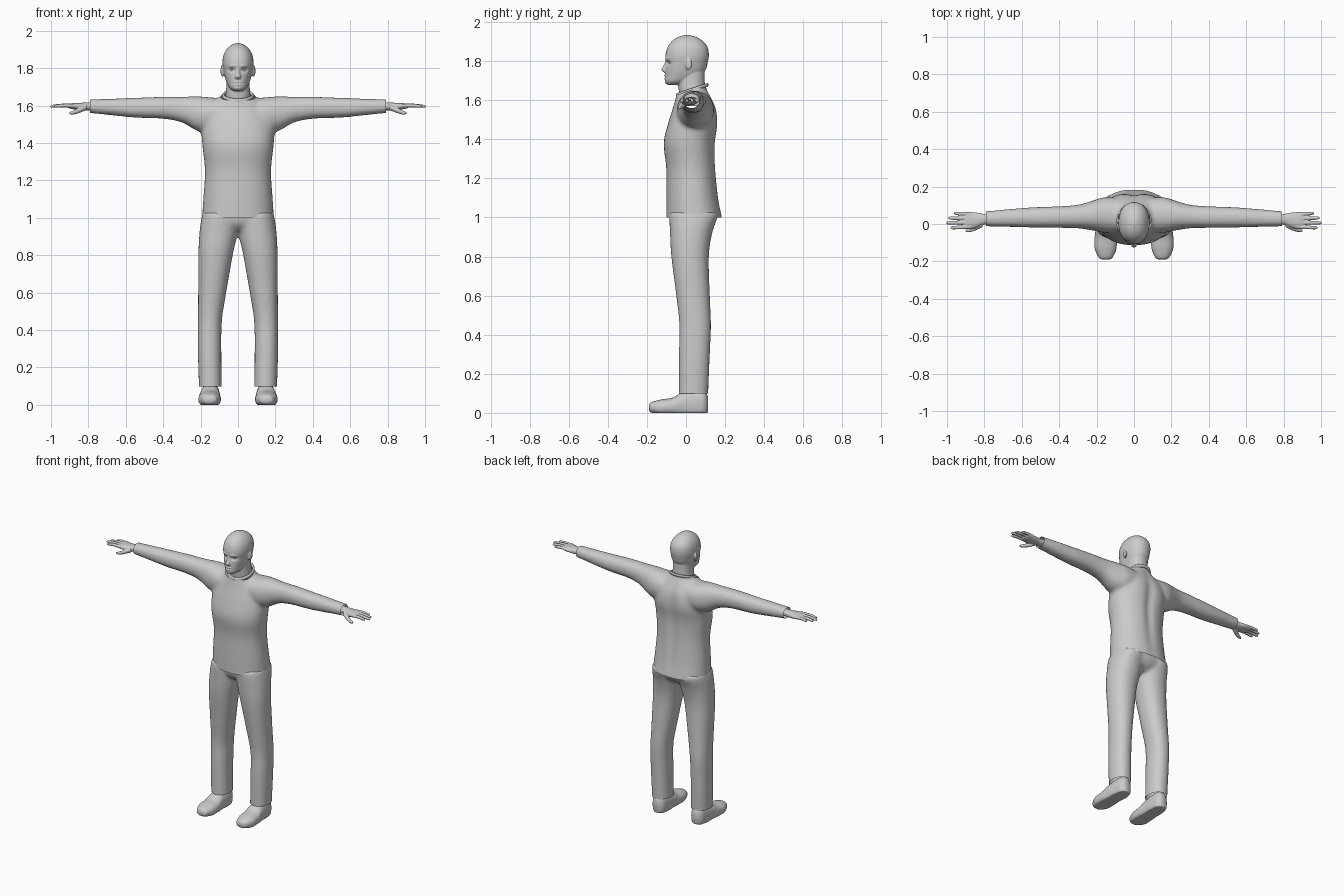
import bpy, bmesh, math
from mathutils import Vector, Matrix

SIDES = (1, -1)


def spline(rings, steps=6):
    """Catmull-Rom interpolation between ring tuples."""
    out = []
    for i in range(len(rings) - 1):
        p0, p1 = rings[max(i - 1, 0)], rings[i]
        p2, p3 = rings[i + 1], rings[min(i + 2, len(rings) - 1)]
        for s in range(steps):
            t = s / steps
            out.append([0.5 * (2 * b + (c - a) * t + (2 * a - 5 * b + 4 * c - d) * t * t
                               + (3 * b - a - 3 * c + d) * t ** 3)
                        for a, b, c, d in zip(p0, p1, p2, p3)])
    return out + [list(rings[-1])]


def loft(bm, axis, rings, sx=1, n=2.2, seg=36):
    """Closed tube; ring = (position on axis, centre u, centre v, radius u, radius v)."""
    loops = []
    for t, u, v, ru, rv in spline(rings):
        loop = []
        for k in range(seg):
            a = 2 * math.pi * k / seg
            c, s = math.cos(a), math.sin(a)
            pu = u + max(ru, .002) * math.copysign(abs(c) ** (2 / n), c)
            pv = v + max(rv, .002) * math.copysign(abs(s) ** (2 / n), s)
            x, y, z = {'x': (t, pu, pv), 'y': (pu, t, pv), 'z': (pu, pv, t)}[axis]
            loop.append(bm.verts.new((x * sx, y, z)))
        loops.append(loop)
    for a, b in zip(loops, loops[1:]):
        for k in range(seg):
            bm.faces.new((a[k], a[(k + 1) % seg], b[(k + 1) % seg], b[k]))
    bm.faces.new(loops[0])
    bm.faces.new(loops[-1])


def ball(bm, loc, scale, rz=0):
    m = Matrix.Translation(loc) @ Matrix.Rotation(rz, 4, 'Z') @ Matrix.Diagonal((*scale, 1))
    bmesh.ops.create_uvsphere(bm, u_segments=20, v_segments=12, radius=1, matrix=m)


def finish(name, bm, voxel=0, smooth=0, cuts=(), spots=()):
    """Fuse the pieces, sculpt soft bumps (x, z, rx, rz, dy, side) and trim openings."""
    bmesh.ops.recalc_face_normals(bm, faces=bm.faces[:])
    me = bpy.data.meshes.new(name)
    bm.to_mesh(me)
    bm.free()
    ob = bpy.data.objects.new(name, me)
    bpy.context.collection.objects.link(ob)
    if voxel:
        r = ob.modifiers.new("fuse", 'REMESH')
        r.mode, r.voxel_size = 'VOXEL', voxel
        s = ob.modifiers.new("relax", 'SMOOTH')
        s.factor, s.iterations = 0.5, smooth
        dg = bpy.context.evaluated_depsgraph_get()
        dg.update()
        me = bpy.data.meshes.new_from_object(ob.evaluated_get(dg))
        ob.modifiers.clear()
        ob.data = me
    for v in me.vertices:
        x, y, z = v.co
        for cx, cz, rx, rz, dy, side in spots:
            if (y - 0.02) * side > 0.04:
                v.co.y += dy * math.exp(-((x - cx) / rx) ** 2 - ((z - cz) / rz) ** 2)
    if cuts:
        b = bmesh.new()
        b.from_mesh(me)
        for co, no in cuts:
            bmesh.ops.bisect_plane(b, geom=b.verts[:] + b.edges[:] + b.faces[:],
                                   plane_co=co, plane_no=no, clear_outer=True)
        b.to_mesh(me)
        b.free()
    for p in me.polygons:
        p.use_smooth = True
    return ob


# Shirt: torso and sleeves fused, trimmed at hem, cuffs and neckline
bm = bmesh.new()
loft(bm, 'z', [(.96, 0, .044, .195, .145), (1.0, 0, .042, .192, .143), (1.1, 0, .033, .186, .134),
               (1.25, 0, .026, .177, .127), (1.38, 0, .018, .190, .132), (1.48, 0, .034, .195, .126),
               (1.56, 0, .043, .175, .110), (1.62, 0, .038, .122, .089), (1.66, 0, .03, .085, .076),
               (1.71, 0, .03, .076, .072)])
for s in SIDES:
    loft(bm, 'x', [(.06, .045, 1.56, .09, .075), (.16, .048, 1.55, .094, .095),
                   (.22, .045, 1.557, .08, .092), (.30, .04, 1.578, .063, .069),
                   (.40, .037, 1.588, .058, .059), (.55, .035, 1.588, .054, .053),
                   (.70, .031, 1.593, .046, .043), (.79, .028, 1.596, .041, .037),
                   (.82, .028, 1.596, .041, .037)], s)
neck_no = Vector((0, -.33, 1)).normalized()
finish("shirt", bm, .011, 8,
       cuts=[((0, 0, 1.0), (0, 0, -1)), ((.79, 0, 0), (1, 0, 0)), ((-.79, 0, 0), (-1, 0, 0)),
             ((0, .03, 1.652), neck_no)],
       spots=[(0, 1.35, .03, .25, -.012, 1), (.09, 1.48, .06, .09, .006, 1),
              (-.09, 1.48, .06, .09, .006, 1)])

# Collar band
bm = bmesh.new()
rim, tube = 40, 10
grid = []
for i in range(rim):
    a = 2 * math.pi * i / rim
    row = []
    for j in range(tube):
        b = 2 * math.pi * j / tube
        x = (.078 + .007 * math.cos(b)) * math.cos(a)
        y = .032 + (.077 + .007 * math.cos(b)) * math.sin(a)
        row.append(bm.verts.new((x, y, 1.652 + .33 * (y - .03) + .01 * math.sin(b))))
    grid.append(row)
for i in range(rim):
    for j in range(tube):
        p, q = grid[i], grid[(i + 1) % rim]
        bm.faces.new((p[j], q[j], q[(j + 1) % tube], p[(j + 1) % tube]))
finish("collar", bm)

# Trousers: pelvis and two legs fused, open at the ankles
bm = bmesh.new()
loft(bm, 'z', [(.93, 0, .03, .08, .07), (.96, 0, .034, .165, .105),
               (1.0, 0, .038, .188, .122), (1.03, 0, .038, .18, .118)])
for s in SIDES:
    loft(bm, 'z', [(.06, .148, .039, .061, .075), (.10, .148, .039, .061, .075),
                   (.30, .152, .043, .063, .079), (.45, .150, .047, .064, .081),
                   (.60, .138, .036, .075, .086), (.80, .120, .021, .092, .096),
                   (.92, .104, .026, .102, .108), (1.0, .098, .038, .097, .123),
                   (1.03, .096, .038, .09, .118)], s)
finish("trousers", bm, .011, 5, cuts=[((0, 0, .098), (0, 0, -1))])

# Shoes with flattened soles
for s, side in zip(SIDES, ("left", "right")):
    bm = bmesh.new()
    loft(bm, 'y', [(-.19, .150, .026, .018, .012), (-.178, .151, .028, .038, .026),
                   (-.13, .152, .028, .058, .040), (-.07, .151, .032, .059, .046),
                   (-.02, .150, .040, .054, .064), (.04, .148, .042, .050, .076),
                   (.09, .147, .045, .043, .072), (.112, .147, .045, .022, .04)], s, 2.3)
    for v in bm.verts:
        v.co.z = max(v.co.z, 0)
    finish(side + "_shoe", bm)

# Hands: palm, four fingers and thumb
for s, side in zip(SIDES, ("left", "right")):
    bm = bmesh.new()
    loft(bm, 'x', [(.76, .028, 1.597, .028, .021), (.81, .025, 1.595, .030, .021),
                   (.85, .02, 1.595, .042, .019), (.89, .019, 1.597, .045, .015),
                   (.908, .019, 1.597, .04, .010)], s)
    for y0, y1, tip in ((-.016, -.02, .982), (.007, .006, 1.003), (.030, .032, .992), (.052, .057, .962)):
        mid = (.88 + tip) / 2
        loft(bm, 'x', [(.87, y0, 1.598, .0105, .011), (mid, (y0 + y1) / 2, 1.6, .0098, .010),
                       (tip - .01, y1, 1.596, .0085, .008), (tip, y1, 1.595, .004, .004)], s, 2, 14)
    loft(bm, 'x', [(.81, .002, 1.591, .019, .016), (.85, -.021, 1.574, .015, .014),
                   (.88, -.032, 1.563, .011, .011), (.902, -.036, 1.559, .005, .005)], s, 2, 14)
    finish(side + "_hand", bm, .003, 2)

# Head: skull, jaw, neck, nose and ears fused, then facial relief
bm = bmesh.new()
loft(bm, 'z', [(1.678, 0, -.062, .024, .030), (1.695, 0, -.042, .046, .064), (1.72, 0, -.018, .060, .088),
               (1.755, 0, -.003, .071, .103), (1.79, 0, .004, .078, .107), (1.83, 0, .006, .083, .111),
               (1.87, 0, .008, .077, .103), (1.90, 0, .007, .061, .082), (1.922, 0, .006, .037, .05),
               (1.934, 0, .005, .008, .01)])
loft(bm, 'z', [(1.57, 0, .04, .076, .068), (1.64, 0, .033, .068, .069),
               (1.69, 0, .028, .063, .068), (1.76, 0, .03, .06, .065)])
loft(bm, 'z', [(1.80, 0, -.098, .008, .008), (1.775, 0, -.104, .010, .013),
               (1.755, 0, -.108, .016, .018), (1.743, 0, -.103, .014, .012)], seg=20)
for s in SIDES:
    ball(bm, (.083 * s, .012, 1.785), (.009, .019, .031), -.35 * s)
spots = [(0, 1.724, .02, .005, -.007, -1), (0, 1.711, .018, .005, -.006, -1),
         (0, 1.7175, .02, .003, .005, -1), (0, 1.688, .02, .010, -.004, -1)]
for s in SIDES:
    spots += [(.032 * s, 1.790, .016, .010, .013, -1), (.032 * s, 1.812, .02, .007, -.005, -1)]
finish("head", bm, .004, 3, spots=spots)

# Eyes
for s, side in zip(SIDES, ("left", "right")):
    bm = bmesh.new()
    ball(bm, (.032 * s, -.073, 1.79), (.013, .013, .009))
    finish(side + "_eye", bm)
